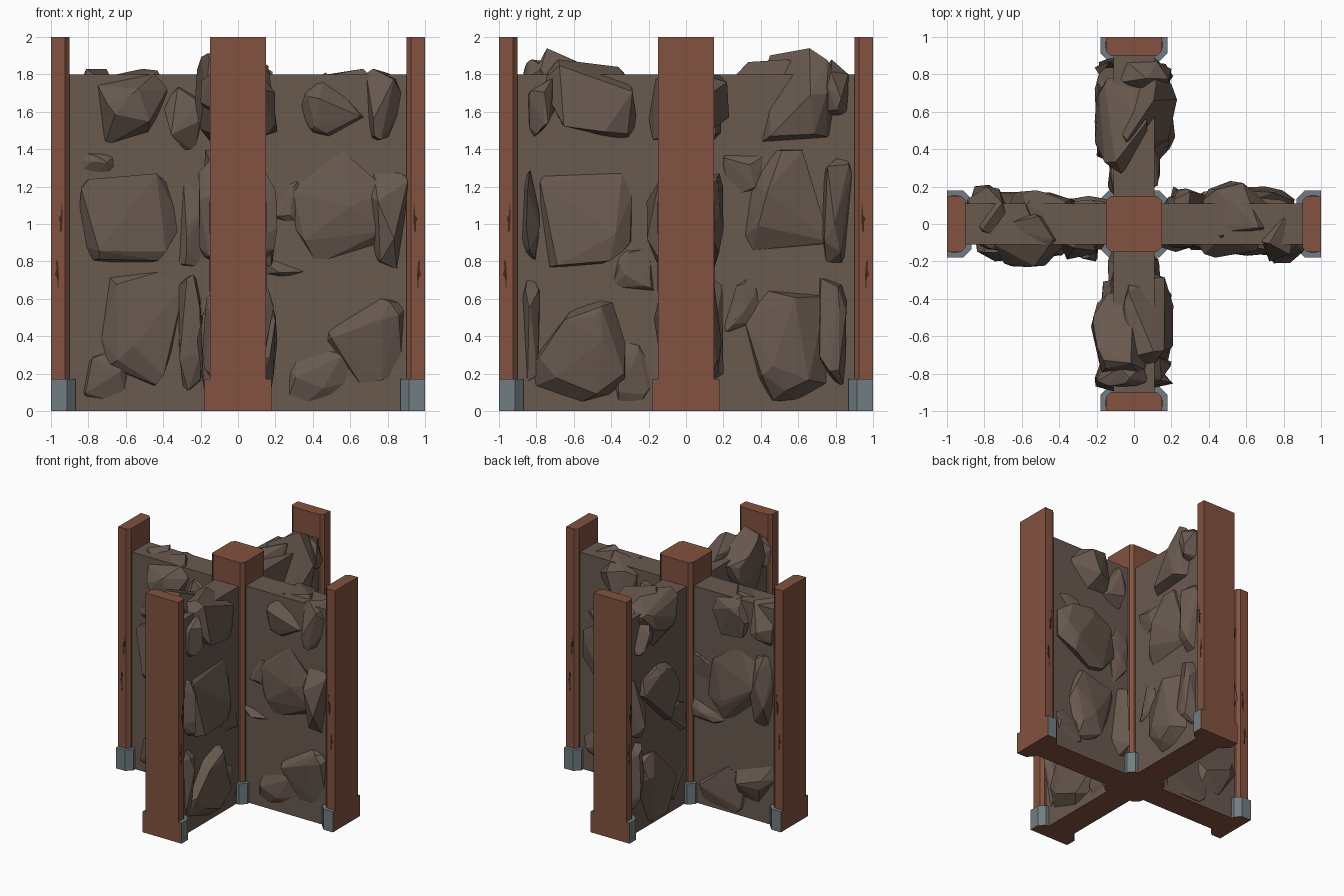
import bpy, bmesh, math, random
from mathutils import Matrix, Vector

if "Cube" in bpy.data.objects:
    bpy.data.objects.remove(bpy.data.objects["Cube"])

random.seed(11)


def material(name, rgb):
    m = bpy.data.materials.new(name)
    m.diffuse_color = (*rgb, 1)
    m.use_nodes = True
    m.node_tree.nodes["Principled BSDF"].inputs["Base Color"].default_value = m.diffuse_color
    return m


WOOD = material("red brown wood", (0.225, 0.085, 0.050))
STONE = material("brown stone", (0.140, 0.100, 0.078))
IRON = material("grey iron", (0.165, 0.205, 0.225))
CRACK = material("dark crack", (0.050, 0.020, 0.013))


def finish(bm, name, mats, turn=0):
    """Turn the mesh by quarter turns about z and make it an object."""
    bm.transform(Matrix.Rotation(turn * math.pi / 2, 4, 'Z'))
    bmesh.ops.recalc_face_normals(bm, faces=bm.faces)
    me = bpy.data.meshes.new(name)
    for m in mats:
        me.materials.append(m)
    bm.to_mesh(me)
    bm.free()
    ob = bpy.data.objects.new(name, me)
    bpy.context.collection.objects.link(ob)
    return ob


def prism(points, z0, z1):
    """Extrude a plan outline between two heights."""
    bm = bmesh.new()
    face = bm.faces.new([bm.verts.new((x, y, z0)) for x, y in points])
    ext = bmesh.ops.extrude_face_region(bm, geom=[face])
    for v in ext["geom"]:
        if isinstance(v, bmesh.types.BMVert):
            v.co.z = z1
    if not face.is_valid or len(bm.faces) == len(points) + 1:
        bm.faces.new([v for v in bm.verts if v.co.z == z0])
    bmesh.ops.recalc_face_normals(bm, faces=bm.faces)
    return bm


def octagon(h, c):
    q = [(h, -h + c), (h, h - c), (h - c, h), (-h + c, h),
         (-h, h - c), (-h, -h + c), (-h + c, -h), (h - c, -h)]
    return q


def end_outline(inner, h, c):
    return [(1, -h), (1, h), (inner + c, h), (inner, h - c),
            (inner, -h + c), (inner + c, -h)]


def wood_where(bm, test):
    for f in bm.faces:
        if test(f):
            f.material_index = 1


# cross-shaped wall core, wooden underside
t, L = 0.11, 0.97
cross = []
for k in range(4):
    r = Matrix.Rotation(k * math.pi / 2, 2)
    cross += [tuple(r @ Vector(p)) for p in ((L, -t), (L, t), (t, t))]
bm = prism(cross, 0, 1.8)
wood_where(bm, lambda f: f.normal.z < -0.5)
finish(bm, "wall_core", [STONE, WOOD])

# centre post with its iron shoe
finish(prism(octagon(0.15, 0.025), 0.001, 2), "centre_post", [WOOD])
bm = prism(octagon(0.18, 0.045), 0, 0.172)
wood_where(bm, lambda f: f.normal.z < -0.5)
finish(bm, "centre_shoe", [IRON, WOOD])

# end posts, shoes and side cracks on the four arms
crack_shape = [(-0.010, -0.10), (-0.004, -0.02), (0.012, 0.0), (0.001, 0.03),
               (0.004, 0.09), (-0.010, 0.07), (-0.016, -0.01)]
for k in range(4):
    finish(prism(end_outline(0.9, 0.15, 0.025), 0.001, 2), f"end_post_{k}", [WOOD], k)
    bm = prism(end_outline(0.87, 0.18, 0.045), 0, 0.172)
    wood_where(bm, lambda f: f.normal.z < -0.5 or f.normal.x > 0.9)
    finish(bm, f"end_shoe_{k}", [IRON, WOOD], k)
    for side in (-1, 1):
        for x, z, flip in ((0.97, 0.73, 1), (0.95, 1.03, -1)):
            bm = prism([(a * 0.8, b * 0.9 * flip) for a, b in crack_shape], -0.002, 0.002)
            bm.transform(Matrix.Translation((x, side * 0.15, z)) @ Matrix.Rotation(math.pi / 2, 4, 'X'))
            finish(bm, f"post_crack_{k}", [CRACK], k)

# rocks: along the wall, height, half width, half height, depth
FRONT = [
    (-0.56, 1.62, 0.19, 0.21, 0.17), (-0.30, 1.55, 0.10, 0.18, 0.13),
    (-0.72, 1.31, 0.13, 0.09, 0.08), (-0.58, 1.02, 0.28, 0.25, 0.14),
    (-0.24, 1.00, 0.10, 0.26, 0.09), (-0.50, 0.44, 0.23, 0.33, 0.13),
    (-0.25, 0.42, 0.07, 0.31, 0.14), (-0.72, 0.17, 0.15, 0.17, 0.08),
    (0.50, 1.64, 0.18, 0.17, 0.12), (0.78, 1.64, 0.12, 0.19, 0.14),
    (0.58, 1.08, 0.32, 0.32, 0.11), (0.80, 1.08, 0.11, 0.32, 0.15),
    (0.25, 1.12, 0.14, 0.15, 0.07), (0.27, 0.78, 0.18, 0.10, 0.09),
    (0.68, 0.40, 0.24, 0.25, 0.11), (0.42, 0.20, 0.24, 0.18, 0.08)]
SIDE = [
    (-0.52, 1.66, 0.26, 0.22, 0.15), (-0.75, 1.62, 0.10, 0.16, 0.14),
    (-0.53, 1.04, 0.25, 0.28, 0.14), (-0.83, 1.05, 0.05, 0.25, 0.15),
    (-0.58, 0.33, 0.27, 0.32, 0.15), (-0.83, 0.46, 0.06, 0.30, 0.13),
    (-0.30, 0.20, 0.15, 0.19, 0.08), (-0.27, 0.75, 0.13, 0.14, 0.08),
    (0.58, 1.69, 0.22, 0.25, 0.17), (0.80, 1.72, 0.07, 0.16, 0.14),
    (0.53, 1.10, 0.24, 0.31, 0.13), (0.80, 1.08, 0.10, 0.31, 0.15),
    (0.54, 0.35, 0.23, 0.31, 0.16), (0.78, 0.40, 0.08, 0.31, 0.13),
    (0.28, 0.58, 0.13, 0.16, 0.08), (0.30, 1.28, 0.14, 0.14, 0.08)]


def add_rock(bm, u, z, hu, hz, d):
    """Angular boulder: convex hull of random points fitted to a box."""
    pts = []
    for _ in range(19):
        v = Vector([random.gauss(0, 1) for _ in range(3)]).normalized()
        pts.append([math.copysign(abs(c) ** 0.8, c) for c in v])
    box = []
    for i in range(3):
        lo, hi = min(p[i] for p in pts), max(p[i] for p in pts)
        box.append((lo, hi - lo))
    verts = []
    for p in pts:
        a, b, c = [2 * (p[i] - box[i][0]) / box[i][1] - 1 for i in range(3)]
        verts.append(bm.verts.new((u + a * hu, -0.06 + b * d, max(0.01, z + c * hz))))
    res = bmesh.ops.convex_hull(bm, input=verts)
    loose = {v for v in res["geom_interior"] + res["geom_unused"]
             if isinstance(v, bmesh.types.BMVert)}
    bmesh.ops.delete(bm, geom=list(loose), context='VERTS')


for k, name in enumerate(("front", "right", "back", "left")):
    bm = bmesh.new()
    for rock in (SIDE if k % 2 else FRONT):
        add_rock(bm, *rock)
    finish(bm, name + "_rocks", [STONE], k)
